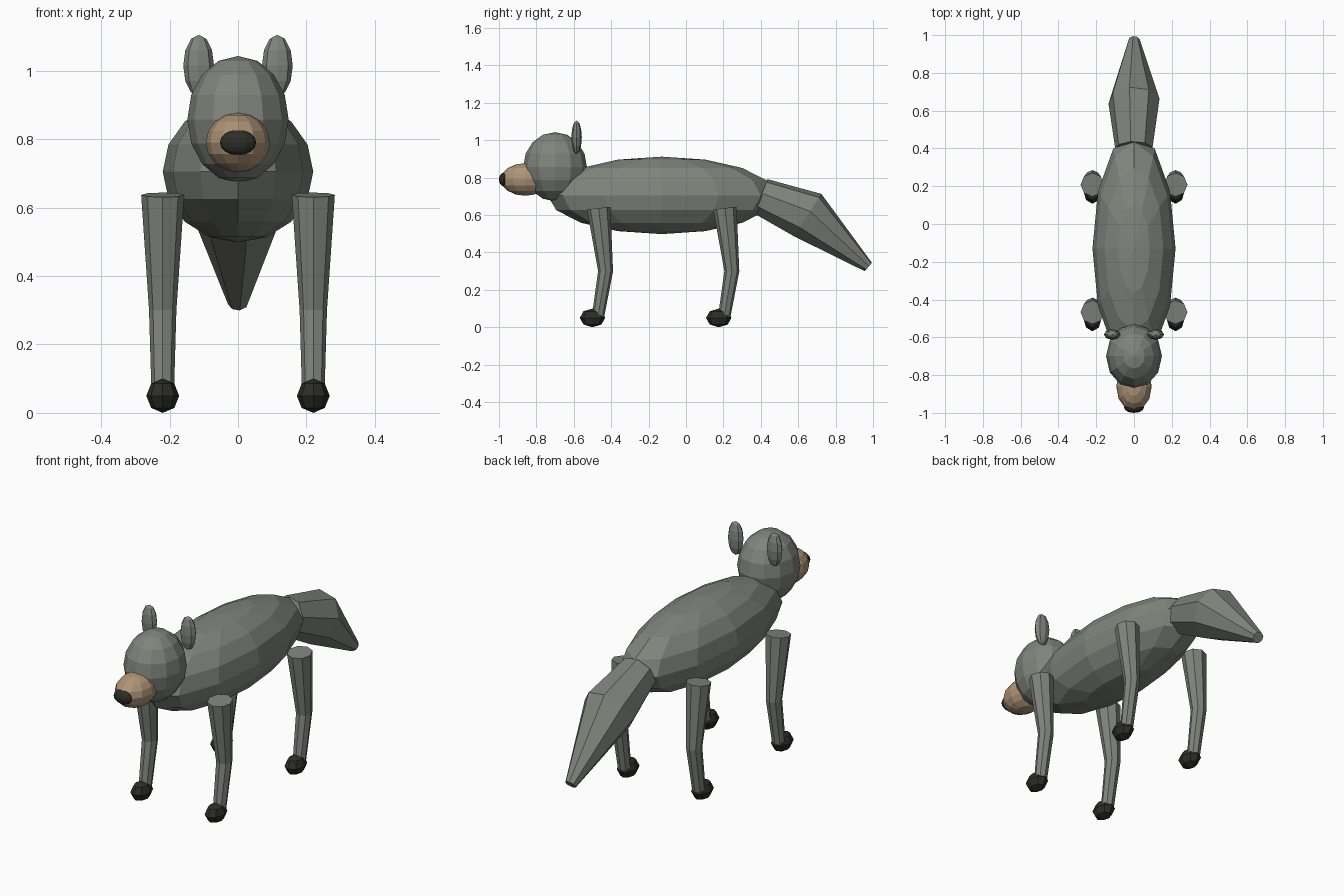
import bpy, bmesh, math
from mathutils import Vector, Matrix

if "Cube" in bpy.data.objects:
    bpy.data.objects.remove(bpy.data.objects["Cube"])


def material(name, color):
    m = bpy.data.materials.new(name)
    m.diffuse_color = (*color, 1.0)
    m.use_nodes = True
    m.node_tree.nodes["Principled BSDF"].inputs["Base Color"].default_value = m.diffuse_color
    return m


FUR = material("grey_fur", (0.215, 0.232, 0.203))
TAN = material("tan_muzzle", (0.42, 0.30, 0.185))
DARK = material("dark_paws_and_nose", (0.026, 0.027, 0.020))


def finish(bm, name, mat):
    bmesh.ops.recalc_face_normals(bm, faces=bm.faces[:])
    mesh = bpy.data.meshes.new(name)
    bm.to_mesh(mesh)
    bm.free()
    mesh.materials.append(mat)
    obj = bpy.data.objects.new(name, mesh)
    bpy.context.collection.objects.link(obj)
    return obj


def ellipsoid(name, center, radii, segments, rings, mat):
    """Flat-shaded scaled sphere with upright poles."""
    bm = bmesh.new()
    bmesh.ops.create_uvsphere(
        bm, u_segments=segments, v_segments=rings, radius=1.0,
        matrix=Matrix.Translation(center) @ Matrix.Diagonal((*radii, 1.0)))
    return finish(bm, name, mat)


def tapered_tube(name, path, radii, sides, phase, mat):
    """Capped tube along a path in a plane of constant x."""
    bm = bmesh.new()
    points = [Vector(p) for p in path]
    across = Vector((1, 0, 0))
    rings = []
    for i, (p, r) in enumerate(zip(points, radii)):
        along = (points[min(i + 1, len(points) - 1)] - points[max(i - 1, 0)]).normalized()
        up = across.cross(along)
        rings.append([
            bm.verts.new(p + r * (math.cos(a) * across + math.sin(a) * up))
            for a in (phase + 2 * math.pi * k / sides for k in range(sides))])
    for a, b in zip(rings, rings[1:]):
        for k in range(sides):
            n = (k + 1) % sides
            bm.faces.new((a[k], a[n], b[n], b[k]))
    bm.faces.new(rings[0])
    bm.faces.new(rings[-1])
    return finish(bm, name, mat)


# Body, head and muzzle
ellipsoid("body", (0, -0.13, 0.705), (0.22, 0.61, 0.207), 12, 8, FUR)
ellipsoid("head", (0, -0.70, 0.858), (0.148, 0.17, 0.185), 12, 8, FUR)
ellipsoid("muzzle", (0, -0.86, 0.79), (0.094, 0.13, 0.087), 12, 8, TAN)
ellipsoid("nose", (0, -0.972, 0.79), (0.053, 0.028, 0.037), 12, 8, DARK)

# Bushy tail
tapered_tube("tail",
             [(0, 0.40, 0.70), (0, 0.65, 0.60), (0, 0.975, 0.322)],
             [0.10, 0.137, 0.03], 8, math.radians(10), FUR)

# Mirrored ears, legs and paws
for side, s in (("left", 1), ("right", -1)):
    ellipsoid(f"{side}_ear", (s * 0.115, -0.585, 1.015),
              (0.045, 0.028, 0.09), 8, 6, FUR)
    for end, y in (("front", 0.0), ("back", 0.675)):
        x = s * 0.22
        tapered_tube(f"{side}_{end}_leg",
                     [(x, y - 0.467, 0.637), (x, y - 0.43, 0.30), (x, y - 0.47, 0.06)],
                     [0.063, 0.040, 0.033], 8, 0.0, FUR)
        ellipsoid(f"{side}_{end}_paw", (x, y - 0.50, 0.05),
                  (0.048, 0.068, 0.05), 8, 4, DARK)
